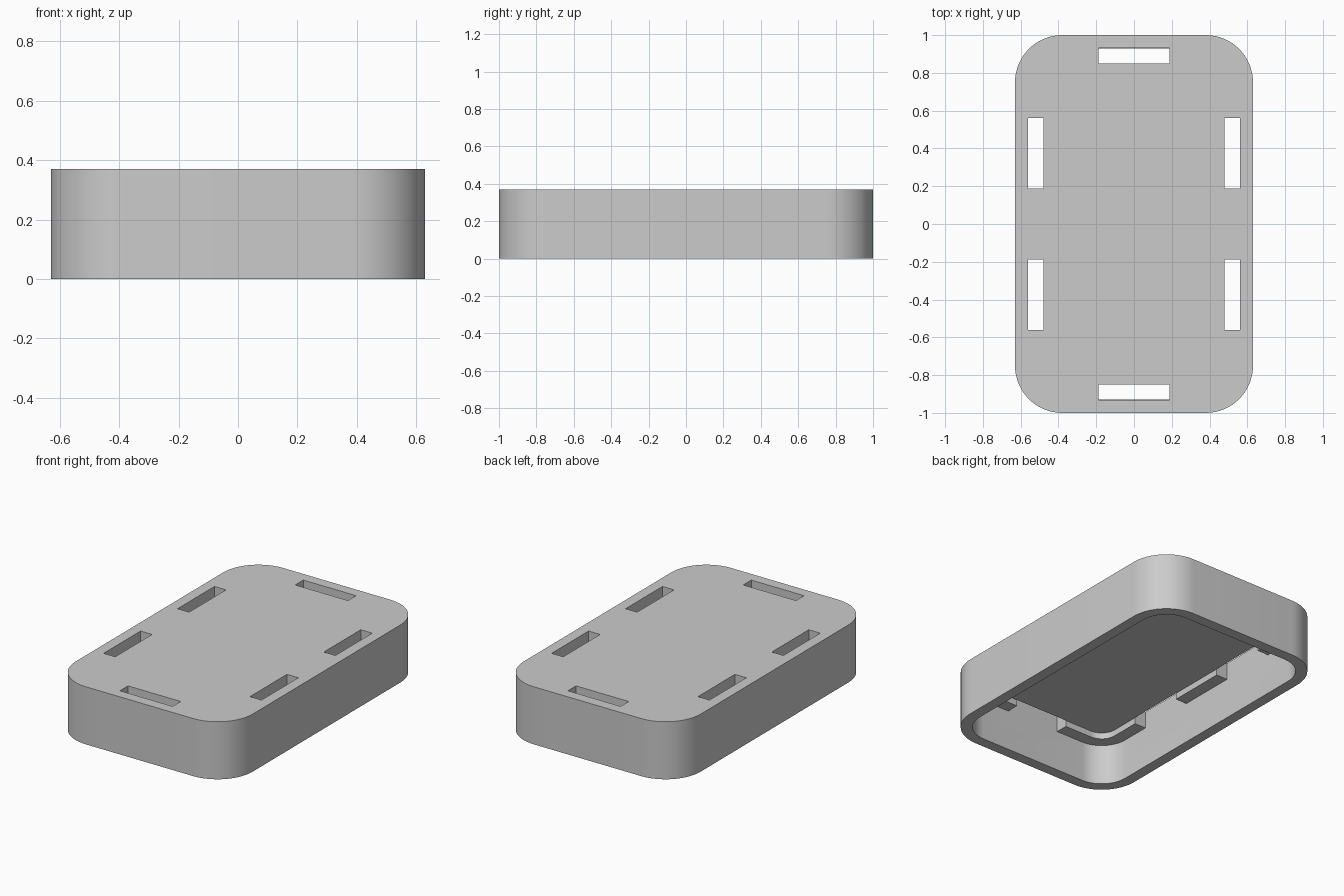
import bpy
import bmesh
from math import sin, cos, pi, radians
from mathutils import Matrix

cube = bpy.data.objects.get("Cube")
if cube:
    bpy.data.objects.remove(cube, do_unlink=True)

HALF_X, HALF_Y, HEIGHT, RADIUS = 0.63, 1.0, 0.37, 0.25
WALL, LEDGE = 0.07, 0.15      # insets of the wall and of the ledge edge
LEDGE_Z, CEILING_Z = 0.26, 0.30
SEGMENTS = 16                 # per rounded corner

grey = bpy.data.materials.new("grey plastic")
grey.use_nodes = True
grey.diffuse_color = (0.6, 0.6, 0.6, 1)
grey.node_tree.nodes["Principled BSDF"].inputs["Base Color"].default_value = (0.6, 0.6, 0.6, 1)


def make_object(name, bm):
    bmesh.ops.recalc_face_normals(bm, faces=bm.faces)
    mesh = bpy.data.meshes.new(name)
    bm.to_mesh(mesh)
    bm.free()
    mesh.materials.append(grey)
    obj = bpy.data.objects.new(name, mesh)
    bpy.context.collection.objects.link(obj)
    return obj


def rounded_ring(bm, inset, z):
    """Ring of vertices along a rounded rectangle, inset from the outer wall."""
    ring = []
    r = RADIUS - inset
    for corner, (sx, sy) in enumerate([(1, 1), (-1, 1), (-1, -1), (1, -1)]):
        for i in range(SEGMENTS + 1):
            a = (corner + i / SEGMENTS) * pi / 2
            ring.append(bm.verts.new((sx * (HALF_X - RADIUS) + r * cos(a),
                                      sy * (HALF_Y - RADIUS) + r * sin(a), z)))
    return ring


# Cover: ceiling, ledge, inner wall, rim, outer wall and top in one loft
bm = bmesh.new()
section = [(LEDGE, CEILING_Z), (LEDGE, LEDGE_Z), (WALL, LEDGE_Z),
           (WALL, 0), (0, 0), (0, HEIGHT)]
rings = [rounded_ring(bm, inset, z) for inset, z in section]
for low, high in zip(rings, rings[1:]):
    for i in range(len(low)):
        j = (i + 1) % len(low)
        bm.faces.new((low[i], low[j], high[j], high[i]))
bm.faces.new(rings[0])
bm.faces.new(rings[-1])
cover = make_object("cover", bm)

# Slots through the top, between the wall and the ledge edge
bm = bmesh.new()
middle = (WALL + LEDGE) / 2
width = LEDGE - WALL + 0.002
LENGTH = 0.375


def slot(x, y, size_x, size_y):
    bmesh.ops.create_cube(bm, size=1, matrix=Matrix.Translation((x, y, HEIGHT))
                          @ Matrix.Diagonal((size_x, size_y, 0.3, 1)))


for side in (-1, 1):
    slot(0, side * (HALF_Y - middle), LENGTH, width)
    for end in (-1, 1):
        slot(side * (HALF_X - middle), end * LENGTH, width, LENGTH)
cutter = make_object("slot_cutter", bm)
cutter.hide_render = True

cut = cover.modifiers.new("slots", "BOOLEAN")
cut.operation = "DIFFERENCE"
cut.solver = "EXACT"
cut.object = cutter
bpy.ops.object.select_all(action="DESELECT")
bpy.context.view_layer.objects.active = cover
cover.select_set(True)
bpy.ops.object.modifier_apply(modifier=cut.name)
bpy.data.objects.remove(cutter, do_unlink=True)

bpy.ops.object.shade_smooth_by_angle(angle=radians(30))
